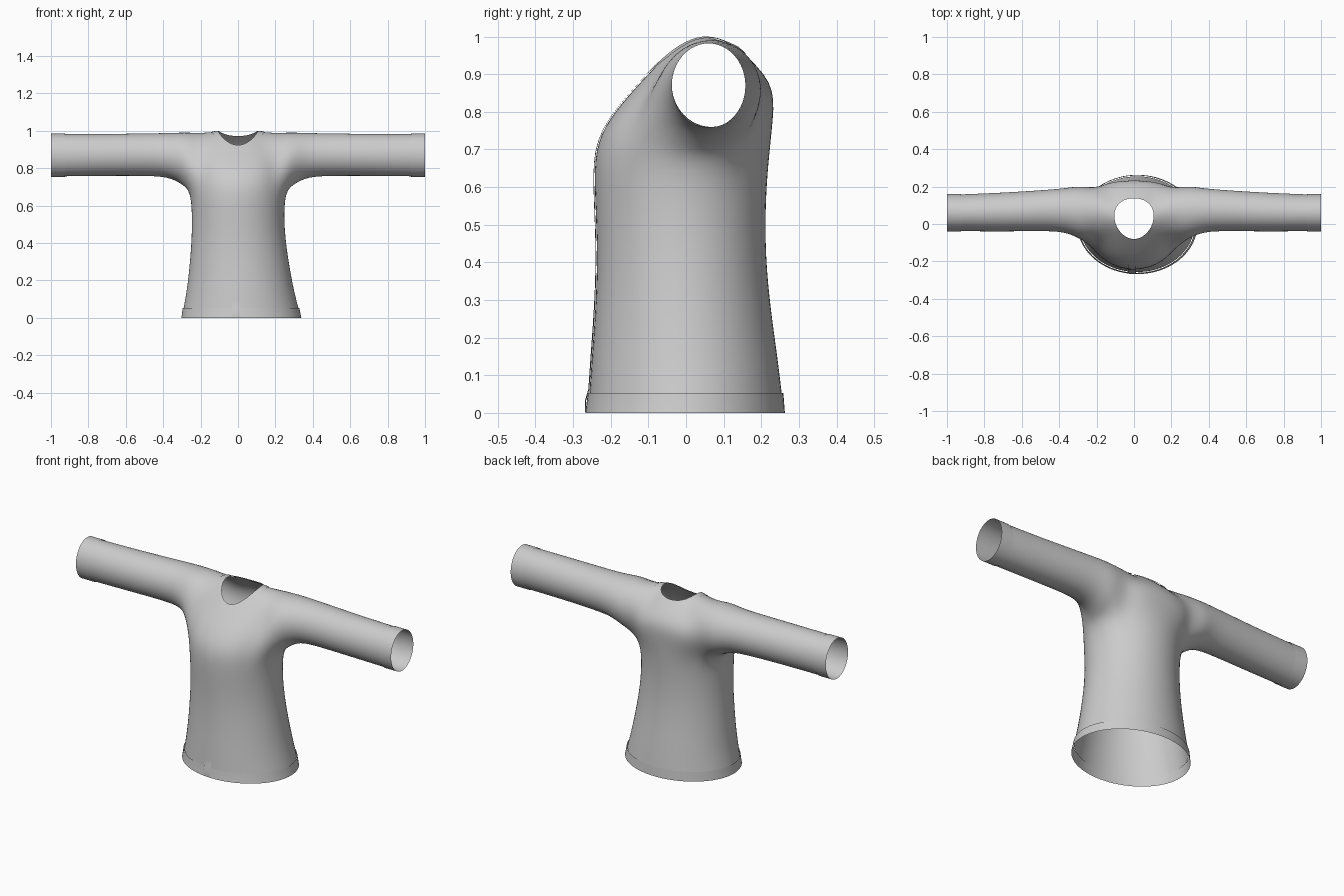
import bpy, bmesh, math
from mathutils import Vector
from mathutils.bvhtree import BVHTree

if "Cube" in bpy.data.objects:
    bpy.data.objects.remove(bpy.data.objects["Cube"])

fabric = bpy.data.materials.new("grey_fabric")
fabric.diffuse_color = (0.6, 0.6, 0.6, 1)
fabric.use_nodes = True
fabric.node_tree.nodes["Principled BSDF"].inputs["Base Color"].default_value = fabric.diffuse_color


def make(name, quads, subdiv=2):
    """Object from a list of faces given as point lists, welded and smoothed."""
    bm = bmesh.new()
    for q in quads:
        bm.faces.new([bm.verts.new(p) for p in q])
    bmesh.ops.remove_doubles(bm, verts=bm.verts, dist=0.0005)
    # the garment flares off-centre toward the hem
    for v in bm.verts:
        if subdiv:
            v.co.x += 0.018 * max(0, 1 - v.co.z / 0.5)
    bmesh.ops.recalc_face_normals(bm, faces=bm.faces)
    me = bpy.data.meshes.new(name)
    bm.to_mesh(me)
    bm.free()
    me.materials.append(fabric)
    me.shade_smooth()
    ob = bpy.data.objects.new(name, me)
    bpy.context.collection.objects.link(ob)
    if subdiv:
        m = ob.modifiers.new("smooth", 'SUBSURF')
        m.levels = m.render_levels = subdiv
    return ob


def loft(rows, closed=False):
    out = []
    for a, b in zip(rows, rows[1:]):
        n = len(a)
        for i in range(n if closed else n - 1):
            j = (i + 1) % n
            out.append([a[i], a[j], b[j], b[i]])
    return out


def body_row(z, w, yf, yb, grow=0.0):
    """Half ring from front centre round the side to back centre."""
    c, r = (yf + yb) / 2, (yb - yf) / 2 * 1.016 + grow
    w = w * 1.016 + grow
    return [(w * math.sin(i * math.pi / 10), c - r * math.cos(i * math.pi / 10), z)
            for i in range(11)]


def sleeve_ring(x, lean, y0, y1, z0, z1, grow=0.0):
    """Twelve-sided ring starting at the underarm, going by the front."""
    ry, rz = (y1 - y0) / 2 * 1.046 + grow, (z1 - z0) / 2 * 1.046 + grow
    return [(x + lean * math.cos(i * math.pi / 6),
             (y0 + y1) / 2 - ry * math.sin(i * math.pi / 6),
             (z0 + z1) / 2 - rz * math.cos(i * math.pi / 6)) for i in range(12)]


def both(quads):
    return quads + [[(-x, y, z) for x, y, z in reversed(q)] for q in quads]


# torso below the armpits
rows = [body_row(*r) for r in (
    (0.047, 0.308, -0.257, 0.255), (0.15, 0.285, -0.25, 0.243),
    (0.28, 0.266, -0.24, 0.224), (0.42, 0.25, -0.235, 0.211),
    (0.56, 0.245, -0.241, 0.211), (0.68, 0.255, -0.245, 0.22))]
quads = loft(rows)
arm = rows[-1]

# chest and back panels up to the neckline and shoulder
front = [arm[:4],
         [(0, -.222, .76), (.075, -.215, .76), (.145, -.19, .76), (.205, -.13, .765)],
         [(0, -.157, .84), (.07, -.153, .845), (.14, -.13, .85), (.205, -.085, .855)],
         [(0, -.085, .917), (.05, -.07, .93), (.095, -.02, .975), (.2, -.04, .945)]]
back = [arm[:6:-1],
        [(0, .232, .78), (.075, .23, .78), (.145, .22, .78), (.205, .19, .78)],
        [(0, .238, .88), (.07, .234, .88), (.14, .222, .88), (.205, .2, .88)],
        [(0, .14, .968), (.05, .133, .972), (.095, .1, .988), (.2, .15, .972)]]
neck_top, shoulder = (.11, .045, 1.003), (.2, .06, 1.0)
for panel in (front, back):
    grid = loft(panel)
    grid.pop()                       # shoulder column is added with its seam
    quads += grid
    quads += [[panel[2][2], panel[2][3], panel[3][3], panel[3][2]],
              [panel[3][2], panel[3][3], shoulder, neck_top]]

# sleeves grown out of the armhole
armhole = [arm[5], arm[4], arm[3]] + [front[r][3] for r in (1, 2, 3)] + [shoulder] \
    + [back[r][3] for r in (3, 2, 1)] + [arm[7], arm[6]]
rings = [armhole] + [sleeve_ring(*s) for s in (
    (0.285, 0.015, -0.08, 0.205, 0.715, 0.992), (0.37, 0, -0.04, 0.19, 0.755, 0.988),
    (0.5, 0, -0.037, 0.18, 0.76, 0.986), (0.7, 0, -0.04, 0.167, 0.76, 0.983),
    (0.93, 0, -0.038, 0.158, 0.757, 0.982))]
quads += loft(rings, True)
garment = make("cardigan_body", both(quads))

# bottom hem and cuffs, set slightly proud of the cloth
make("bottom_hem", both(loft([body_row(0, .318, -.265, .26, .003),
                              body_row(.027, .313, -.261, .258, .003),
                              body_row(.053, .308, -.257, .255, .004)])))
cuff = [sleeve_ring(x, 0, -0.038, 0.158, 0.757, 0.982, 0.003) for x in (.924, .96, 1.0)]
make("sleeve_cuffs", both(loft(cuff, True)))

# read the smoothed cloth so the trims can follow it
dg = bpy.context.evaluated_depsgraph_get()
dg.update()
bm = bmesh.new()
bm.from_object(garment, dg)
tree = BVHTree.FromBMesh(bm)

# front placket strip
strip = []
for k in range(31):
    z = 0.003 + (0.905 - 0.003) * k / 30
    line = []
    for t in range(4):
        x = -0.032 + 0.014 * t
        hit = tree.ray_cast(Vector((x, -1, max(z, 0.05))), Vector((0, 1, 0)))[0]
        y = hit.y if hit else -0.1
        flare = 0.012 if z < 0.06 else 0.004
        line.append((x, y - flare, z))
    strip.append(line)
make("front_placket", loft(strip), 0)

# neckband following the collar opening
band = []
for e in bm.edges:
    if e.is_boundary and all(v.co.z > 0.88 and abs(v.co.x) < 0.3 for v in e.verts):
        rails = []
        for v in e.verts:
            d = Vector((v.co.x, v.co.y - 0.04, 0)).normalized()
            d.z = -0.7 if v.co.y < 0 else -0.2
            rail = []
            for s in (0, 0.012, 0.024, 0.034):
                p, n, _, _ = tree.find_nearest(v.co + d.normalized() * s)
                if n.dot(Vector((d.x, d.y, 1))) < 0:
                    n = -n
                rail.append(tuple(p + n * 0.004))
            rails.append(rail)
        band += loft(rails)
make("neckband", band, 0)
bm.free()
